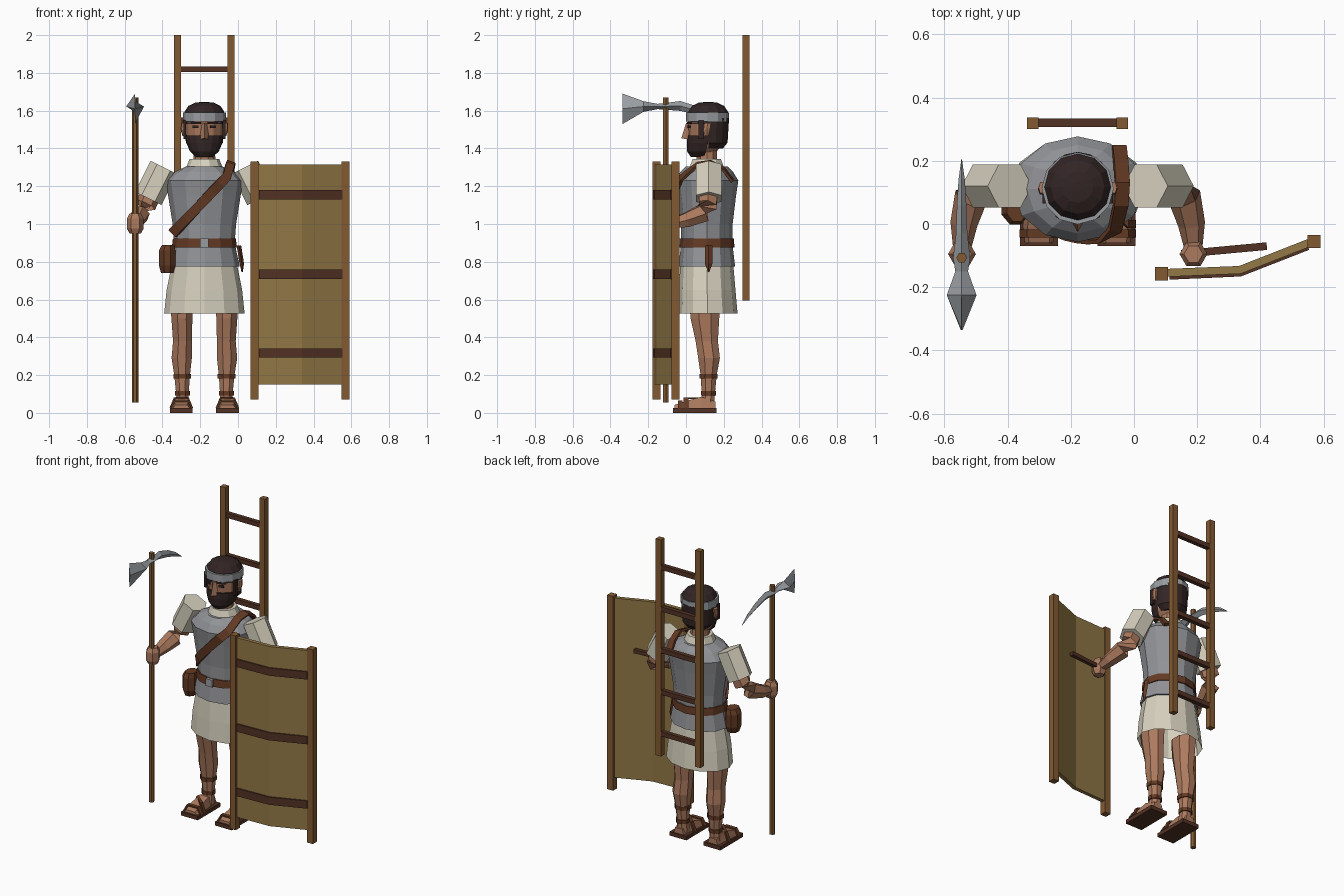
import bpy, bmesh, math
from mathutils import Vector as V

if "Cube" in bpy.data.objects:
    bpy.data.objects.remove(bpy.data.objects["Cube"])

CX, CY = -0.178, 0.11          # body axis


def mat(name, r, g, b):
    m = bpy.data.materials.new(name)
    lin = [((c / 255 + 0.055) / 1.055) ** 2.4 for c in (r, g, b)]
    m.diffuse_color = (*lin, 1)
    m.use_nodes = True
    m.node_tree.nodes["Principled BSDF"].inputs["Base Color"].default_value = m.diffuse_color
    return m


SKIN = mat("skin", 172, 122, 94)
CREAM = mat("cream cloth", 215, 209, 190)
GREY = mat("grey tunic", 146, 147, 151)
STEEL = mat("steel", 152, 156, 160)
WOOD = mat("wood", 130, 90, 50)
DARK = mat("dark wood", 82, 50, 36)
LEATHER = mat("leather", 100, 58, 36)
TAN = mat("shield tan", 146, 120, 70)
HAIR = mat("dark hair", 50, 37, 36)


def finish(name, bm, m):
    bmesh.ops.recalc_face_normals(bm, faces=bm.faces)
    me = bpy.data.meshes.new(name)
    bm.to_mesh(me)
    bm.free()
    me.materials.append(m)
    ob = bpy.data.objects.new(name, me)
    bpy.context.collection.objects.link(ob)
    return ob


def skin(name, rings, m, closed=True, caps=True):
    """Bridge a list of equal point rings."""
    bm = bmesh.new()
    vs = [[bm.verts.new(p) for p in r] for r in rings]
    n = len(rings[0])
    for a, b in zip(vs, vs[1:]):
        for i in range(n if closed else n - 1):
            j = (i + 1) % n
            bm.faces.new((a[i], a[j], b[j], b[i]))
    if caps:
        bm.faces.new(vs[0])
        bm.faces.new(vs[-1])
    return finish(name, bm, m)


def loft(name, rings, m, n=12, arc=None, caps=True, rot=0):
    """Stacked ellipses (cx, cy, z, rx, ry); arc limits the angle range."""
    a0, a1 = arc or (rot, rot + 360)
    k = n + 1 if arc else n
    ang = [math.radians(a0 + (a1 - a0) * i / n) for i in range(k)]
    pts = [[(cx + rx * math.cos(a), cy + ry * math.sin(a), z) for a in ang]
           for cx, cy, z, rx, ry in rings]
    return skin(name, pts, m, closed=not arc, caps=caps)


def limb(name, pts, radii, m, n=6):
    """Tube through points, one radius per point."""
    pts = [V(p) for p in pts]
    rings = []
    for i, (p, r) in enumerate(zip(pts, radii)):
        d = (pts[min(i + 1, len(pts) - 1)] - pts[max(i - 1, 0)]).normalized()
        u = V((0, 1, 0)) if abs(d.y) < 0.75 else V((0, 0, 1))
        u = (u - d * u.dot(d)).normalized()
        w = d.cross(u)
        rings.append([p + r * (u * math.cos(t) + w * math.sin(t))
                      for t in (math.tau * (k + .5) / n for k in range(n))])
    return skin(name, rings, m)


def box(name, x0, x1, y0, y1, z0, z1, m):
    return skin(name, [[(x0, y0, z), (x1, y0, z), (x1, y1, z), (x0, y1, z)]
                       for z in (z0, z1)], m)


def ribbon(name, rows, thick, m):
    ob = skin(name, rows, m, closed=False, caps=False)
    mod = ob.modifiers.new("thickness", "SOLIDIFY")
    mod.thickness, mod.offset = thick, 0
    return ob


# ladder on the back
for x in (-0.32, -0.037):
    box("ladder_rail", x - .0185, x + .0185, .3, .337, .595, 2, WOOD)
for i in range(5):
    z = 1.82 - .27 * i
    box("ladder_rung", -.305, -.052, .306, .334, z - .015, z + .015, DARK)

# shield: posts, bent panel, cross bands, grip
for x, y in ((.087, -.157), (.569, -.055)):
    box("shield_post", x - .021, x + .021, y - .021, y + .021, .07, 1.33, WOOD)
path = [(.09, -.155), (.335, -.145), (.565, -.055)]
ribbon("shield_panel", [[(x, y, .15), (x, y, 1.315)] for x, y in path], .025, TAN)
band = [(.112, -.17), (.337, -.16), (.552, -.076)]
for z in (1.155, .735, .317):
    ribbon("shield_band", [[(x, y, z - .025), (x, y, z + .025)] for x, y in band], .012, DARK)
limb("shield_grip", [(.15, -.095, 1), (.42, -.07, 1)], [.017, .017], DARK, 4)

# pick: pole and forged head with diamond cross-sections
loft("pick_pole", [(-.545, -.107, z, .017, .017) for z in (.055, 1.67)], WOOD, 6)
head = [(-.335, 1.61, .003, .08), (-.225, 1.622, .047, .028), (-.15, 1.622, .02, .014),
        (-.107, 1.623, .027, .018), (-.03, 1.625, .018, .026), (.06, 1.60, .015, .022),
        (.14, 1.565, .01, .014), (.205, 1.525, .001, .001)]
skin("pick_head", [[(-.545 + a, y, z), (-.545, y, z + h), (-.545 - a, y, z), (-.545, y, z - h)]
                   for y, z, a, h in head], STEEL)

# tunic, skirt, belt
TUNIC = [(.775, .187, .15), (.90, .16, .135), (1.0, .168, .137), (1.15, .192, .155),
         (1.23, .205, .167), (1.275, .16, .14), (1.305, .095, .11)]
loft("tunic", [(CX, CY, *r) for r in TUNIC], GREY)
loft("skirt", [(CX, CY, .79, .172, .14), (CX, CY + .002, .65, .2, .15),
               (CX, CY + .005, .525, .213, .158)], CREAM, caps=False)
loft("belt", [(CX, CY, .875, .172, .147), (CX, CY, .922, .167, .143)], LEATHER)
box("buckle", CX - .022, CX + .022, -.046, -.02, .875, .922, STEEL)
loft("pouch", [(-.375, .05, .74, .035, .04), (-.375, .05, .78, .047, .055),
               (-.375, .05, .86, .047, .055), (-.37, .05, .89, .035, .045)], LEATHER, 8, rot=22.5)
loft("strap_tail", [(.005, .12, .885, .012, .02), (.02, .12, .79, .012, .02),
                    (.022, .12, .745, .003, .003)], LEATHER, 4)


def front(x, z):
    """Front surface of the tunic."""
    for (z0, a0, b0), (z1, a1, b1) in zip(TUNIC, TUNIC[1:]):
        if z <= z1:
            t = (z - z0) / (z1 - z0)
            rx, ry = a0 + (a1 - a0) * t, b0 + (b1 - b0) * t
            break
    return CY - ry * math.sqrt(max(0, 1 - ((x - CX) / rx) ** 2)) - .008


# shoulder strap across the chest and over the shoulder
rows = []
for i in range(9):
    t = i / 8
    x, z = -.345 + .285 * t, .95 + .30 * t
    rows.append([(x + s * .018, front(x + s * .018, z - s * .018), z - s * .018) for s in (-1, 1)])
for x, y, z in ((-.04, .06, 1.315), (-.035, .13, 1.325), (-.04, .2, 1.29), (-.045, .245, 1.23)):
    rows.append([(x - .024, y, z + .008), (x + .02, y, z - .008)])
ribbon("shoulder_strap", rows, .014, LEATHER)

# neck and collar
loft("collar", [(CX, CY, 1.29, .1, .1), (CX, CY, 1.345, .078, .078)], CREAM, 10)
loft("neck", [(CX, CY, 1.3, .06, .06), (CX, CY, 1.42, .055, .055)], SKIN, 10)

# head, hair, beard, headband
loft("head", [(CX, .09, 1.37, .05, .06), (CX, .1, 1.41, .083, .085), (CX, CY, 1.47, .096, .095),
              (CX, CY, 1.54, .1, .1), (CX, CY, 1.59, .095, .095)], SKIN)
loft("hair_top", [(CX, .117, 1.53, .105, .105), (CX, .117, 1.595, .105, .105), (CX, .117, 1.625, .085, .085),
                  (CX, .117, 1.642, .05, .05), (CX, .117, 1.646, .015, .015)], HAIR)
loft("hair_back", [(CX, .12, 1.40, .07, .075), (CX, .12, 1.43, .098, .1),
                   (CX, .12, 1.56, .106, .108)], HAIR, 8, arc=(0, 180))
loft("beard", [(CX, .085, 1.355, .045, .06), (CX, .09, 1.385, .078, .084),
               (CX, .1, 1.43, .097, .096), (CX, .105, 1.468, .102, .099)], HAIR, 8, arc=(170, 370))
loft("headband", [(CX, .113, 1.543, .114, .114), (CX, .113, 1.59, .114, .114)], STEEL)
skin("nose", [[(CX - .012, .012, 1.535), (CX, 0, 1.535), (CX + .012, .012, 1.535)],
              [(CX - .026, .018, 1.45), (CX, -.025, 1.452), (CX + .026, .018, 1.45)]], SKIN)
for s in (-1, 1):
    e = CX + s * .045
    ribbon("brow", [[(e + s * d, y, 1.529), (e + s * d, y, 1.541)]
                    for d, y in ((-.026, .01), (.025, .026))], .008, HAIR)
    ribbon("eye", [[(e + s * d, y, 1.507), (e + s * d, y, 1.521)]
                   for d, y in ((-.014, .012), (.016, .021))], .008, HAIR)
    c = CX + s * .104
    box("sideburn", c - .007, c + .007, .065, .095, 1.45, 1.55, HAIR)
    c = CX + s * .11
    loft("ear", [(c, .11, 1.465, .006, .01), (c + s * .004, .11, 1.50, .012, .02),
                 (c + s * .004, .115, 1.535, .01, .02)], SKIN, 6)

# arms and legs, mirrored about the body axis
for s in (-1, 1):
    def P(d, y, z):
        return (CX + s * d, y, z)
    limb("sleeve", [P(.215, .12, 1.30), P(.297, .12, 1.135)], [.078, .078], CREAM)
    limb("arm", [P(.27, .12, 1.19), P(.31, .115, 1.1), P(.338, .085, 1.055), P(.36, .0, 1.02),
                 P(.366, -.08, 1.0)], [.055, .055, .053, .043, .028], SKIN)
    loft("hand", [(*P(.366, -.095, z)[:2], z, r, r) for z, r in
                  ((.95, .03), (.975, .044), (1.03, .044), (1.055, .03))], SKIN, 6)

    legs = [(.12, .10, .6, .068, .09), (.119, .10, .5, .06, .082), (.116, .11, .38, .054, .064),
            (.12, .122, .29, .058, .062), (.118, .12, .2, .045, .046), (.116, .118, .09, .035, .037),
            (.118, .11, .03, .042, .045)]
    loft("leg", [(CX + s * d, *r) for d, *r in legs], SKIN, 8, rot=22.5)
    for z, r in ((.195, .051), (.105, .043)):
        loft("ankle_strap", [(CX + s * .117, .119, z + h, r, r) for h in (-.012, .012)], LEATHER, 8, rot=22.5)

    f = CX + s * .122
    box("sandal_sole", f - .06, f + .06, -.07, .162, 0, .025, DARK)
    skin("foot", [[(f - w, y, .022), (f + w, y, .022), (f + w * .7, y, h), (f - w * .7, y, h)]
                  for y, w, h in ((.155, .036, .06), (.08, .043, .085), (-.01, .052, .06),
                                  (-.06, .046, .042))], SKIN)
    for y0, y1, h in ((-.03, -.03, .062), (.07, .0, .078)):
        ribbon("sandal_strap", [[(f + dx, y - .012, z), (f + dx, y + .012, z)] for dx, y, z in
                                ((-.058, y0, .024), (-.036, y0, h), (.036, y1, h), (.058, y1, .024))],
               .01, LEATHER)
